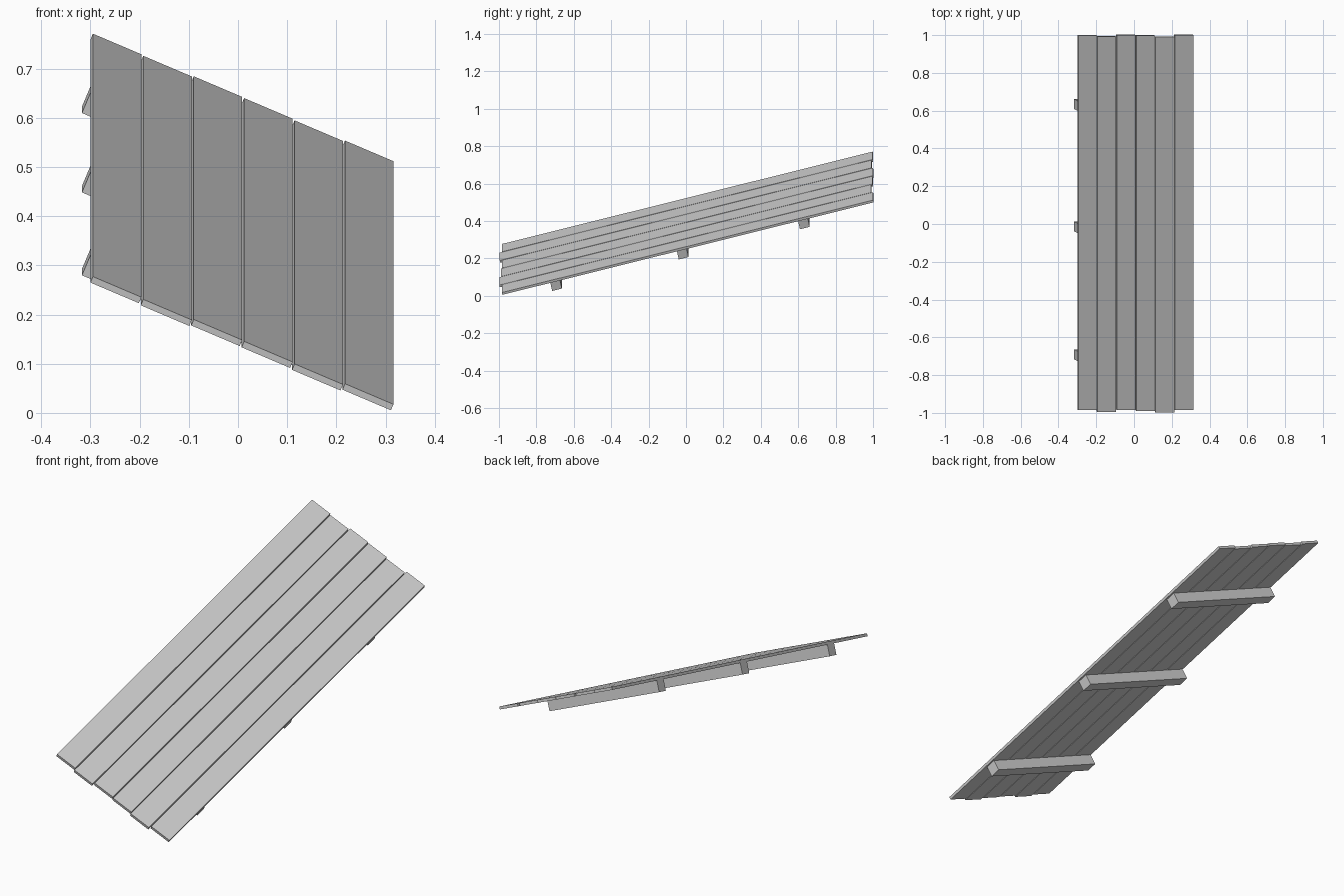
import bpy
import bmesh
from mathutils import Matrix, Vector

cube = bpy.data.objects.get("Cube")
if cube:
    bpy.data.objects.remove(cube, do_unlink=True)

# Slopes of the tilted deck
ACROSS = Vector((1, 0, -0.425))
ALONG = Vector((0, 1, 0.249))
DOWN = Vector((-0.38, 0.2, -0.9))
CENTRE = Vector((0, 0, 0.397))
THICK = 0.0135

grey = bpy.data.materials.new("plain_grey")
grey.use_nodes = True
grey.diffuse_color = (0.6, 0.6, 0.6, 1)
grey.node_tree.nodes["Principled BSDF"].inputs["Base Color"].default_value = (0.6, 0.6, 0.6, 1)


def slab(name, x0, x1, y0, y1, depth, thick):
    """Box lying in the deck plane, starting at a depth below its top."""
    mid = (CENTRE + ACROSS * (x0 + x1) / 2 + ALONG * (y0 + y1) / 2
           + DOWN * (depth + thick / 2))
    frame = Matrix((ACROSS * (x1 - x0), ALONG * (y1 - y0), -DOWN * thick))
    matrix = Matrix.Translation(mid) @ frame.transposed().to_4x4()
    bm = bmesh.new()
    bmesh.ops.create_cube(bm, size=1, matrix=matrix)
    bmesh.ops.recalc_face_normals(bm, faces=bm.faces)
    mesh = bpy.data.meshes.new(name)
    bm.to_mesh(mesh)
    bm.free()
    mesh.materials.append(grey)
    obj = bpy.data.objects.new(name, mesh)
    bpy.context.collection.objects.link(obj)


# Six long planks with slightly uneven ends
ends = [(-0.985, 0.998), (-0.996, 0.992), (-0.985, 1.0),
        (-0.989, 0.997), (-0.998, 0.99), (-0.985, 1.0)]
PITCH = 0.1025
for i, (front, back) in enumerate(ends):
    left = -0.295 + i * PITCH
    slab(f"plank_{i + 1}", left, left + 0.0985, front, back, 0, THICK)

# Three cross battens underneath
for i, y in enumerate((-0.703, -0.026, 0.622)):
    slab(f"batten_{i + 1}", -0.292, 0.305, y - 0.026, y + 0.026, THICK, 0.053)
